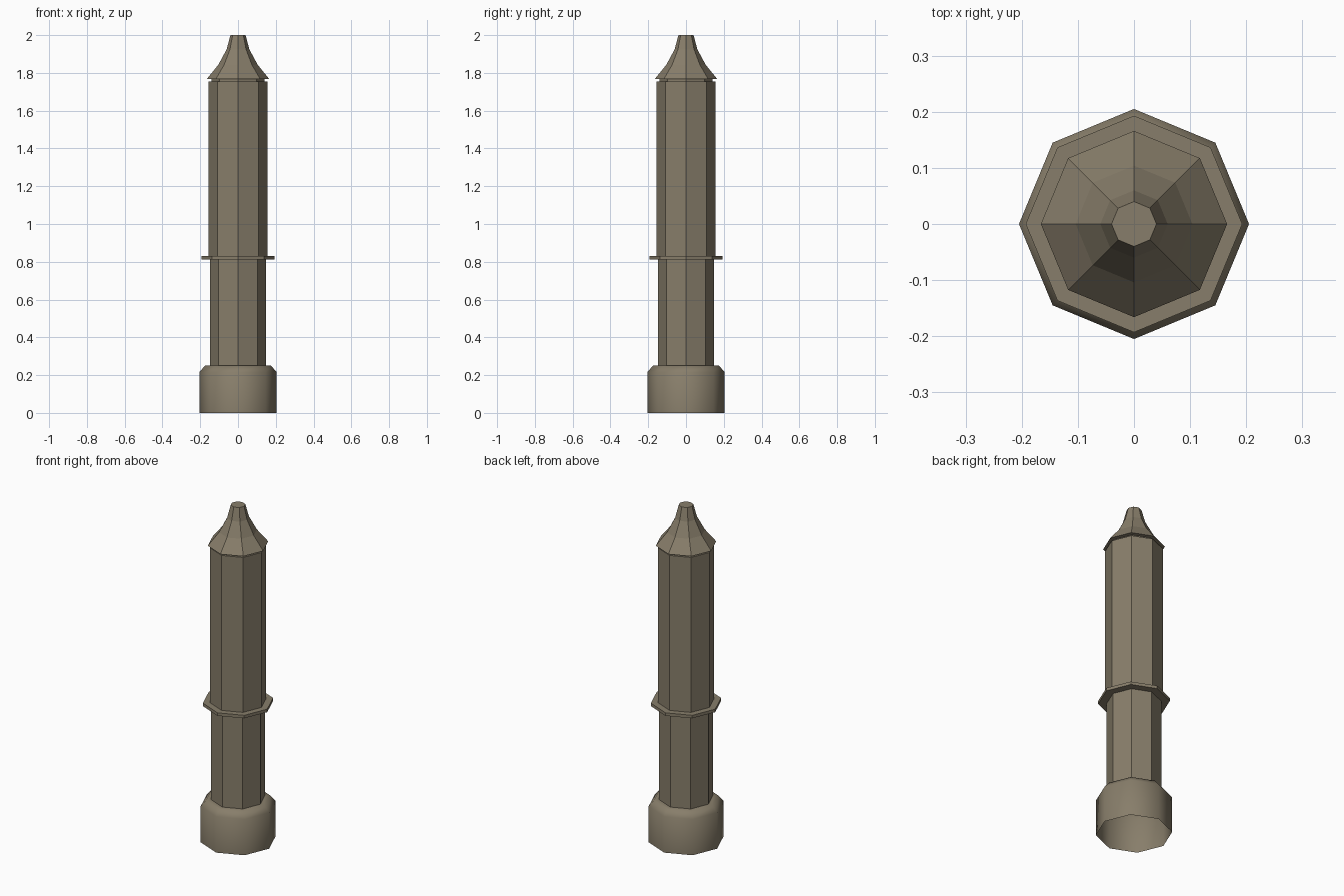
import bpy, bmesh, math

if "Cube" in bpy.data.objects:
    bpy.data.objects.remove(bpy.data.objects["Cube"])

SIDES = 8
mat = bpy.data.materials.new("warm grey stone")
mat.diffuse_color = (0.245, 0.208, 0.145, 1)
mat.use_nodes = True
mat.node_tree.nodes["Principled BSDF"].inputs["Base Color"].default_value = mat.diffuse_color


def turned(name, profile, cap_bottom=True, cap_top=True, smooth=False):
    """Sweep (radius, height) points round z as an octagon with corners on the axes."""
    bm = bmesh.new()
    rings = [[bm.verts.new((r * math.cos(2 * math.pi * i / SIDES),
                            r * math.sin(2 * math.pi * i / SIDES), z))
              for i in range(SIDES)] for r, z in profile]
    for low, high in zip(rings, rings[1:]):
        for i in range(SIDES):
            j = (i + 1) % SIDES
            bm.faces.new((low[i], low[j], high[j], high[i]))
    if cap_bottom:
        bm.faces.new(rings[0][::-1])
    if cap_top:
        bm.faces.new(rings[-1])
    for f in bm.faces:
        f.smooth = smooth
    mesh = bpy.data.meshes.new(name)
    bm.to_mesh(mesh)
    bm.free()
    mesh.materials.append(mat)
    obj = bpy.data.objects.new(name, mesh)
    bpy.context.collection.objects.link(obj)
    return obj


# Smooth-shaded foot, open underneath
turned("base", [(0.205, 0), (0.205, 0.215), (0.175, 0.25), (0.147, 0.25)],
       cap_bottom=False, cap_top=False, smooth=True)
# Lower shaft
turned("lower_shaft", [(0.147, 0.25), (0.147, 0.812)], False, False)
# Thin collar between the shafts
turned("collar", [(0.147, 0.812), (0.193, 0.812), (0.193, 0.83), (0.155, 0.83)],
       False, False)
# Upper shaft with a recessed neck under the cap
turned("upper_shaft", [(0.155, 0.83), (0.155, 1.755), (0.14, 1.755), (0.14, 1.767)],
       False, False)
# Concave pointed cap with a small flat tip
turned("spire_cap", [(0.14, 1.767), (0.166, 1.767), (0.104, 1.843),
                     (0.06, 1.925), (0.04, 2.0)], False, True)
